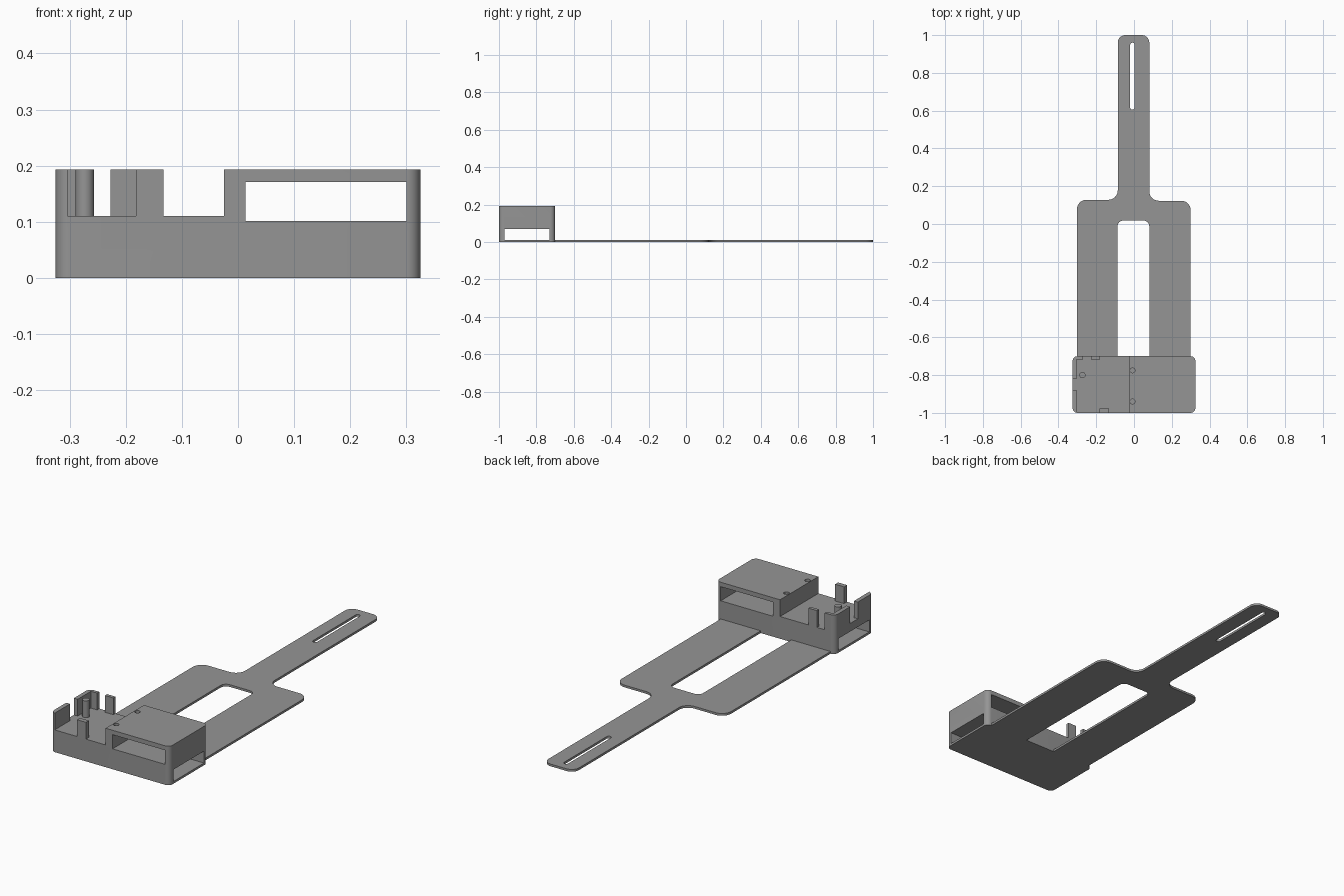
import bpy, bmesh, math
from mathutils import Vector

if "Cube" in bpy.data.objects:
    bpy.data.objects.remove(bpy.data.objects["Cube"])

grey = bpy.data.materials.new("plain grey")
grey.diffuse_color = (0.3, 0.3, 0.3, 1)
grey.use_nodes = True
grey.node_tree.nodes["Principled BSDF"].inputs["Base Color"].default_value = grey.diffuse_color


def rounded(points, steps=8):
    """Round each (x, y, radius) corner of a closed outline."""
    out = []
    for i, (x, y, r) in enumerate(points):
        p = Vector((x, y))
        if r == 0:
            out.append(p)
            continue
        a = (Vector(points[i - 1][:2]) - p).normalized()
        b = (Vector(points[(i + 1) % len(points)][:2]) - p).normalized()
        centre = p + (a + b) * r
        for k in range(steps + 1):
            t = k / steps * math.pi / 2
            out.append(centre - b * r * math.cos(t) - a * r * math.sin(t))
    return out


def prism(name, outline, z0, z1):
    bm = bmesh.new()
    face = bm.faces.new([bm.verts.new((p[0], p[1], z0)) for p in outline])
    new = bmesh.ops.extrude_face_region(bm, geom=[face])["geom"]
    bmesh.ops.translate(bm, vec=(0, 0, z1 - z0),
                        verts=[v for v in new if isinstance(v, bmesh.types.BMVert)])
    bmesh.ops.recalc_face_normals(bm, faces=bm.faces[:])
    mesh = bpy.data.meshes.new(name)
    bm.to_mesh(mesh)
    bm.free()
    mesh.materials.append(grey)
    obj = bpy.data.objects.new(name, mesh)
    bpy.context.collection.objects.link(obj)
    return obj


def block(name, x0, x1, y0, y1, z0, z1, r=0):
    return prism(name, rounded([(x0, y0, r), (x1, y0, r), (x1, y1, r), (x0, y1, r)]), z0, z1)


def cylinder(name, x, y, r, z0, z1, n=32):
    ring = [(x + r * math.cos(i * math.tau / n), y + r * math.sin(i * math.tau / n))
            for i in range(n)]
    return prism(name, ring, z0, z1)


def activate(obj):
    bpy.ops.object.select_all(action='DESELECT')
    obj.select_set(True)
    bpy.context.view_layer.objects.active = obj


def cut(obj, cutter):
    mod = obj.modifiers.new("cut", 'BOOLEAN')
    mod.operation, mod.solver, mod.object = 'DIFFERENCE', 'EXACT', cutter
    activate(obj)
    bpy.ops.object.modifier_apply(modifier=mod.name)
    bpy.data.objects.remove(cutter)


# Flat forked plate with a narrow tail
plate = prism("mounting_plate", rounded([
    (-0.302, -0.703, 0), (-0.087, -0.703, 0), (-0.087, 0.018, 0.03), (0.081, 0.018, 0.03),
    (0.081, -0.703, 0), (0.300, -0.703, 0), (0.300, 0.123, 0.05), (0.081, 0.123, 0.05),
    (0.081, 1.0, 0.04), (-0.086, 1.0, 0.04), (-0.086, 0.128, 0.05), (-0.302, 0.128, 0.05)]),
    0, 0.011)
cut(plate, block("tail_slot", -0.02, 0.003, 0.605, 0.96, -0.1, 0.1, 0.0114))

# Housing with rounded upright corners
body = block("housing", -0.325, 0.325, -1.0, -0.70, 0, 0.193, 0.025)

# Open deck on the left, leaving corner walls and clip posts standing
cut(body, prism("deck_cut", [
    (-0.304, -1.05), (-0.182, -1.05), (-0.182, -0.977), (-0.133, -0.977),
    (-0.133, -1.05), (-0.025, -1.05), (-0.025, -0.65), (-0.181, -0.65),
    (-0.181, -0.717), (-0.227, -0.717), (-0.227, -0.65), (-0.27, -0.65),
    (-0.27, -0.717), (-0.304, -0.717), (-0.304, -0.82), (-0.35, -0.82),
    (-0.35, -0.88), (-0.304, -0.88)], 0.11, 0.3))

# Lower bay runs side to side, upper bay runs front to back
cut(body, block("lower_bay", -0.4, 0.4, -0.97, -0.73, 0.011, 0.07))
cut(body, block("upper_bay", 0.013, 0.30, -1.1, -0.6, 0.101, 0.171))

# Screw holes in the cover
for y in (-0.775, -0.94):
    cut(body, cylinder("screw_hole", -0.008, y, 0.013, 0.11, 0.3))

# Locating peg on the deck
peg = cylinder("locating_peg", -0.273, -0.80, 0.0165, 0.1, 0.193)

for obj in (plate, body, peg):
    activate(obj)
    bpy.ops.object.shade_smooth_by_angle(angle=math.radians(30))
